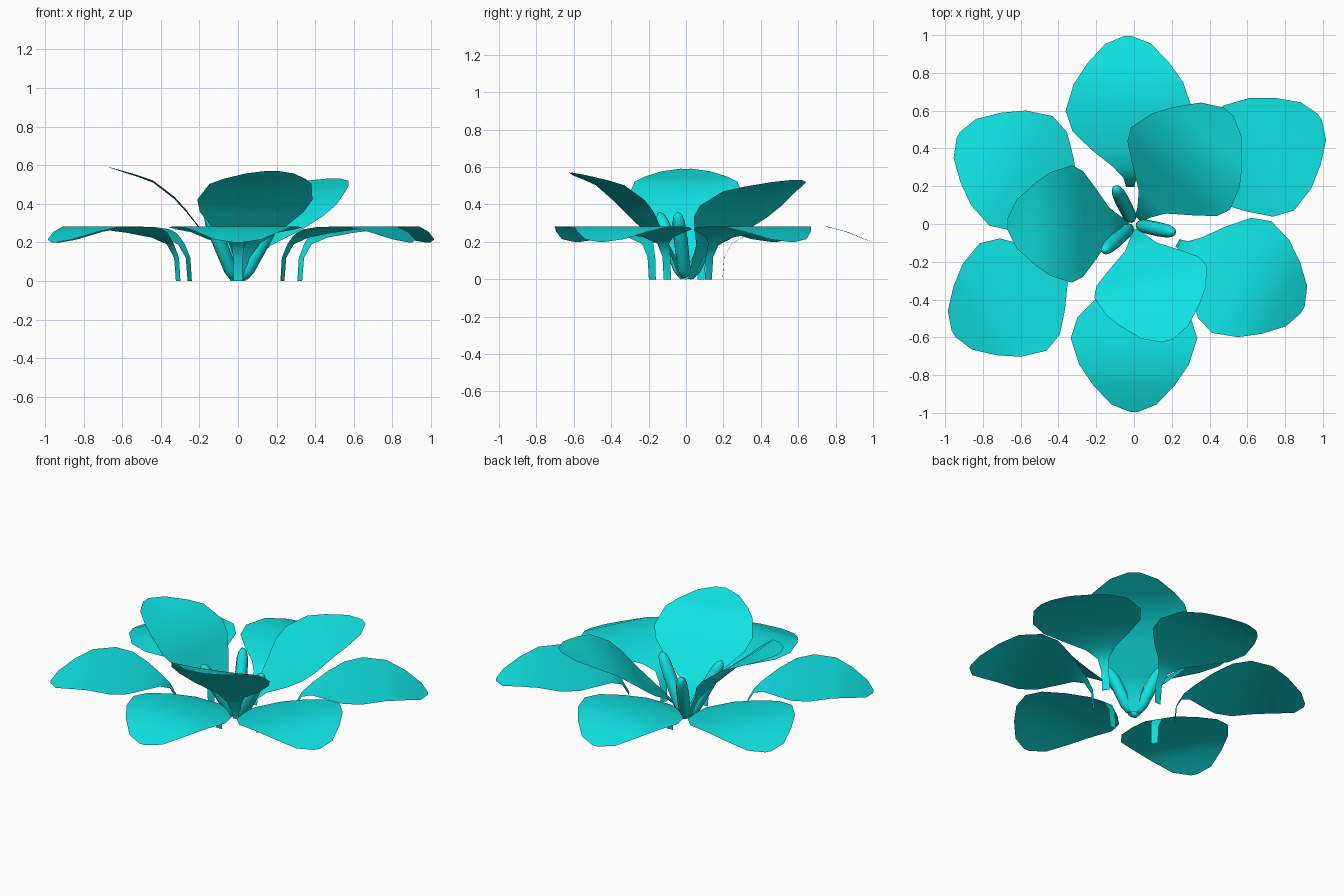
import bpy
from math import sin, cos, radians
from mathutils import Matrix, Vector

cube = bpy.data.objects.get("Cube")
if cube:
    bpy.data.objects.remove(cube)

turquoise = bpy.data.materials.new("turquoise")
turquoise.use_nodes = True
COLOUR = (0.005, 0.77, 0.77, 1)
turquoise.diffuse_color = COLOUR
turquoise.node_tree.nodes["Principled BSDF"].inputs["Base Color"].default_value = COLOUR


def add_mesh(name, verts, faces, matrix):
    mesh = bpy.data.meshes.new(name)
    mesh.from_pydata(verts, [], faces)
    mesh.transform(matrix)
    mesh.materials.append(turquoise)
    mesh.shade_smooth()
    mesh.update()
    obj = bpy.data.objects.new(name, mesh)
    bpy.context.collection.objects.link(obj)
    return obj


def placed(x, y, angle, scale=(1, 1, 1)):
    return (Matrix.Translation((x, y, 0)) @ Matrix.Rotation(radians(angle), 4, "Z")
            @ Matrix.Diagonal((*scale, 1)))


def petal(name, profile, cup, matrix):
    """Sheet lofted along a profile of (distance, height, half width)."""
    columns = (-1, -0.5, 0, 0.5, 1)
    n = len(columns)
    verts = [(d, w * c, h + cup * w * c * c) for d, h, w in profile for c in columns]
    faces = [(i * n + j, (i + 1) * n + j, (i + 1) * n + j + 1, i * n + j + 1)
             for i in range(len(profile) - 1) for j in range(n - 1)]
    return add_mesh(name, verts, faces, matrix)


# Drooping outer petals on narrow stalks
OUTER = [(0, 0, .022), (.01, .12, .024), (.05, .19, .035), (.11, .225, .09),
         (.2, .25, .2), (.3, .268, .3), (.41, .28, .335), (.55, .283, .29),
         (.66, .255, .215), (.76, .215, .12), (.8, .2, .02)]
outer_places = {
    "back": (-.02, .195, 91, 1), "back_left": (.32, .12, 34, 1),
    "front_left": (.23, -.1, -28, .94), "front": (0, -.195, -90, 1),
    "front_right": (-.31, -.18, 212, .95), "back_right": (-.25, .08, 150, .98),
}
for side, (x, y, angle, size) in outer_places.items():
    petal("outer_petal_" + side, OUTER, 0, placed(x, y, angle, (size, 1, 1)))

# Raised inner petals
INNER = [(.03, 0, .02), (.07, .12, .04), (.13, .2, .085), (.21, .285, .2),
         (.27, .36, .28), (.33, .425, .31), (.44, .51, .275), (.52, .54, .22),
         (.62, .572, .13), (.67, .59, .03)]
inner_places = {
    "right": (180, (1, 1, 1)),
    "back_left": (50, (1.16, 1.1, .9)),
    "front": (-74, (.96, 1, .965)),
}
for side, (angle, size) in inner_places.items():
    petal("inner_petal_" + side, INNER, .04, placed(0, 0, angle, size))

# Leaning stamens: rounded rods spun from a profile of (position, radius)
ROD = [(0, .008), (.03, .024), (.14, .036), (.6, .038), (.85, .034), (.95, .025), (1, .008)]
SIDES = 10


def stamen(name, angle):
    start, end = Vector((.025, 0, .01)), Vector((.215, 0, .355))
    axis = end - start
    across = Vector((0, 1, 0))
    up = axis.normalized().cross(across)
    verts = []
    for t, r in ROD:
        for k in range(SIDES):
            a = radians(360 * k / SIDES)
            verts.append(start + axis * t + (across * cos(a) + up * sin(a)) * r)
    faces = [(i * SIDES + k, i * SIDES + (k + 1) % SIDES,
              (i + 1) * SIDES + (k + 1) % SIDES, (i + 1) * SIDES + k)
             for i in range(len(ROD) - 1) for k in range(SIDES)]
    top = (len(ROD) - 1) * SIDES
    faces += [tuple(reversed(range(SIDES))), tuple(range(top, top + SIDES))]
    add_mesh(name, verts, faces, placed(0, 0, angle))


for side, angle in (("back", 117), ("left", -12), ("right", 222)):
    stamen("stamen_" + side, angle)
